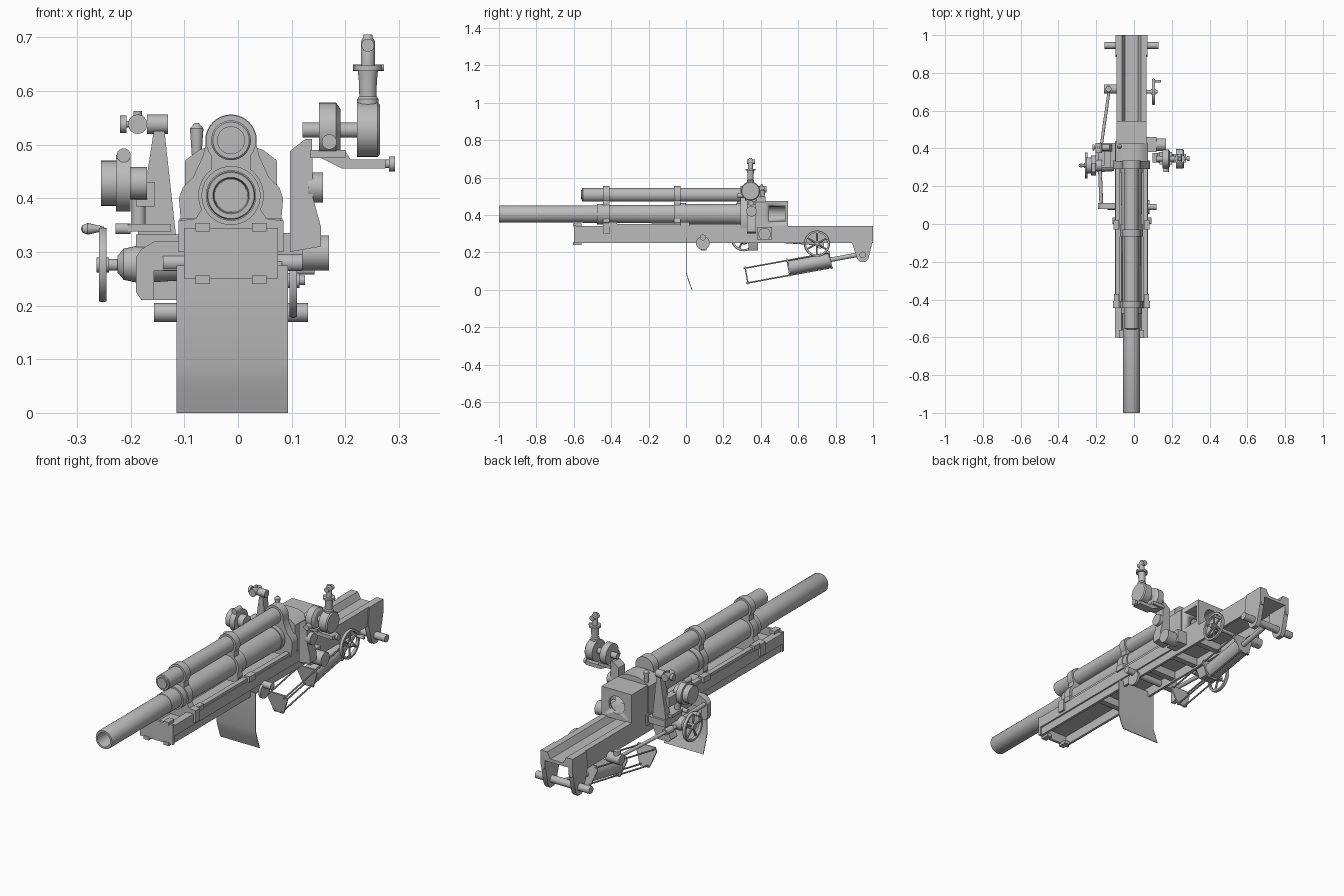
import bpy, bmesh, math
from mathutils import Vector

if "Cube" in bpy.data.objects:
    bpy.data.objects.remove(bpy.data.objects["Cube"])

CX = -0.013            # gun centreline
GUN_Z, TOP_Z = 0.405, 0.508

grey = bpy.data.materials.new("plain_grey")
grey.diffuse_color = (0.5, 0.5, 0.5, 1)
grey.use_nodes = True
grey.node_tree.nodes["Principled BSDF"].inputs["Base Color"].default_value = grey.diffuse_color


def finish(name, bm):
    bmesh.ops.recalc_face_normals(bm, faces=bm.faces)
    me = bpy.data.meshes.new(name)
    bm.to_mesh(me)
    bm.free()
    me.materials.append(grey)
    ob = bpy.data.objects.new(name, me)
    bpy.context.collection.objects.link(ob)
    bpy.ops.object.select_all(action='DESELECT')
    bpy.context.view_layer.objects.active = ob
    ob.select_set(True)
    bpy.ops.object.shade_smooth_by_angle(angle=math.radians(32))
    return ob


def prism(name, pts, axis, a, b):
    """Extrude a 2D outline along an axis from a to b."""
    put = {'x': lambda u, v, t: (t, u, v), 'y': lambda u, v, t: (u, t, v),
           'z': lambda u, v, t: (u, v, t)}[axis]
    bm = bmesh.new()
    f = bm.faces.new([bm.verts.new(put(u, v, a)) for u, v in pts])
    r = bmesh.ops.extrude_face_region(bm, geom=[f])
    d = Vector(put(0, 0, b - a))
    bmesh.ops.translate(bm, vec=d, verts=[g for g in r['geom'] if isinstance(g, bmesh.types.BMVert)])
    return finish(name, bm)


def box(name, x0, x1, y0, y1, z0, z1):
    return prism(name, [(x0, y0), (x1, y0), (x1, y1), (x0, y1)], 'z', z0, z1)


def lathe(name, start, direction, prof, n=32):
    """Revolve (distance, radius) stations about an axis; radius 0 closes an end."""
    s, d = Vector(start), Vector(direction).normalized()
    u = d.orthogonal().normalized()
    v = d.cross(u)
    bm = bmesh.new()
    rings = []
    for t, r in prof:
        if r == 0:
            rings.append([bm.verts.new(s + d * t)])
        else:
            rings.append([bm.verts.new(s + d * t + r * (u * math.cos(k * math.tau / n)
                          + v * math.sin(k * math.tau / n))) for k in range(n)])
    for A, B in zip(rings, rings[1:]):
        for k in range(n):
            q = [A[k % len(A)], A[(k + 1) % len(A)], B[(k + 1) % len(B)], B[k % len(B)]]
            bm.faces.new(list(dict.fromkeys(q)))
    return finish(name, bm)


def cyl(name, p, q, r, r2=None, n=24):
    d = Vector(q) - Vector(p)
    L = d.length
    return lathe(name, p, d, [(0, 0), (0, r), (L, r2 or r), (L, 0)], n)


def handwheel(name, x, y, z, r, spokes):
    """Rim, hub and spokes turning about the x axis."""
    lathe(name + "_rim", (x, y, z), (1, 0, 0),
          [(-.007, r - .012), (-.007, r - .002), (0, r), (.007, r - .002), (.007, r - .012), (-.007, r - .012)], 40)
    cyl(name + "_hub", (x - .012, y, z), (x + .012, y, z), .014)
    for k in range(spokes):
        a = k * math.tau / spokes + .5
        cyl(name + "_spoke", (x, y, z),
            (x, y + (r - .008) * math.cos(a), z + (r - .008) * math.sin(a)), .005, n=10)


def cut(ob, cutter):
    m = ob.modifiers.new("cut", 'BOOLEAN')
    m.operation, m.object, m.solver = 'DIFFERENCE', cutter, 'EXACT'
    cutter.hide_render = True
    cutter.hide_set(True)


def mirrored(half):
    return [(CX + u, v) for u, v in half] + [(CX - u, v) for u, v in reversed(half)]


# barrel with bore, and recoil cylinder above
lathe("barrel", (CX, -1, GUN_Z), (0, 1, 0),
      [(.6, 0), (.6, .030), (.006, .032), (0, .034), (0, .043), (.004, .045), (.45, .045), (.45, .047),
       (.55, .047), (.95, .050), (.95, .053), (1.15, .055), (1.32, .055), (1.32, 0)], 48)
lathe("recoil_cylinder", (CX, -.555, TOP_Z), (0, 1, 0),
      [(0, 0), (0, .034), (.003, .037), (.86, .037), (.86, 0)], 40)
lathe("recoil_cap", (CX, -.561, TOP_Z), (0, 1, 0), [(0, 0), (0, .026), (.01, .026)])


# collars that tie the barrel and recoil cylinder to the cradle
def arc(r, z, a0, a1, n=9):
    return [(r * math.cos(math.radians(a0 + (a1 - a0) * k / n)),
             z + r * math.sin(math.radians(a0 + (a1 - a0) * k / n))) for k in range(n + 1)]


upper = arc(.047, TOP_Z, -40, 88)
ring = arc(.061, GUN_Z, -25, 52)
foot = [(.05, .30), (.098, .30), (.098, .358), (.066, .362)]
prism("front_collar", mirrored(foot + ring + upper), 'y', -.445, -.408)
prism("middle_collar", mirrored([(.05, .335), (.06, .36)] + ring + upper), 'y', -.065, -.03)
prism("rear_collar", mirrored([(.088, .33), (.093, .35), (.097, .40), (.090, .42), (.070, .44),
                               (.052, .48)] + arc(.048, TOP_Z, -10, 88)), 'y', .292, .335)
for y0, y1, r in ((-.475, -.445, .055), (-.03, 0, .058), (.27, .292, .059)):
    cyl("barrel_band", (CX, y0, GUN_Z), (CX, y1, GUN_Z), r, n=40)

# cradle: grooved upper rail with side skirts, hollow underneath
prism("cradle_front", mirrored([(.068, .295), (.068, .25), (.080, .25), (.080, .288), (.088, .288),
                                (.088, .340), (.052, .340), (.034, .31)]), 'y', -.59, .44)
prism("cradle_rear", mirrored([(.068, .295), (.068, .25), (.080, .25), (.080, .340),
                               (.050, .340), (.034, .31)]), 'y', .44, 1.0)
box("cradle_end_plate", CX - .0875, CX + .0875, -.60, -.588, .25, .345)
for s in (-1, 1):
    def side(a, b):
        return sorted((CX + s * a, CX + s * b))
    for z0, z1 in ((.24, .256), (.338, .354)):
        box("end_clamp", *side(.039, .066), -.603, -.56, z0, z1)
    box("slide_rail", *side(.060, .084), -.41, .30, .338, .352)
    box("slide_bracket_front", *side(.066, .092), -.41, -.37, .338, .362)
    box("slide_bracket_rear", *side(.066, .096), -.03, .02, .335, .362)
    # rear lugs
    prism("rear_lug", [(.895, .34), (1.0, .34), (1.0, .27), (.975, .165), (.96, .15), (.93, .15),
                       (.915, .165), (.885, .26)], 'x', *side(.062, .085))
for y in (-.2, .17, .33, .5):
    box("cradle_cross_brace", CX - .07, CX + .07, y, y + .03, .258, .296)
cyl("rear_cross_shaft", (-.157, .945, .187), (.13, .945, .187), .0175)

# breech block with rear opening and side loading recess
breech = box("breech_block", CX - .080, CX + .080, .42, .545, .335, .475)
cut(breech, cyl("bore_cutter", (CX, .43, GUN_Z), (CX, .6, GUN_Z), .042))
cut(breech, box("recess_cutter", CX + .01, .1, .445, .53, .365, .45))
prism("breech_housing", mirrored([(.086, .335), (.086, .47), (.06, .49), (.03, .50)]), 'y', .33, .425)
cyl("breech_lever", (-.077, .41, .46), (-.077, .41, .53), .008, .013, 12)
cyl("breech_lever_tip", (-.077, .41, .53), (-.077, .41, .54), .013, .004, 12)

# bent apron plate
prism("apron_plate", [(.0, .275), (.0, .09), (.012, .05), (.030, .0), (.034, .0), (.016, .05),
                      (.004, .09), (.004, .275)], 'x', -.115, .093)

# slanted equilibrator: cylinder, plates, tie rods and piston rod
A, D = Vector((CX, .32, .078)), Vector((0, .983, .18)).normalized()
UP, X = Vector((0, -D.z, D.y)), Vector((1, 0, 0))


def along(t, x=0, u=0):
    return A + D * t + X * x + UP * u


cyl("equilibrator_cylinder", along(.235), along(.455), .039, n=32)
cyl("equilibrator_piston", along(.45), along(.63), .012)
for t in (0, .228, .455):
    bm = bmesh.new()
    outline = [(-.025, -.05), (.025, -.05), (.055, .03), (.045, .048), (-.045, .048), (-.055, .03)]
    f = bm.faces.new([bm.verts.new(along(t, *p)) for p in outline])
    r = bmesh.ops.extrude_face_region(bm, geom=[f])
    bmesh.ops.translate(bm, vec=D * .007, verts=[g for g in r['geom'] if isinstance(g, bmesh.types.BMVert)])
    finish("equilibrator_plate", bm)
for x, u in ((-.042, .038), (.042, .038), (-.018, -.042), (.018, -.042)):
    cyl("equilibrator_tie_rod", along(-.006, x, u), along(.465, x, u), .004, n=10)

# right wheel at the rear
handwheel("right_wheel", .103, .70, .247, .07, 6)
cyl("right_wheel_axle", (-.11, .70, .247), (.125, .70, .247), .009)
cyl("right_wheel_grip", (.105, .755, .265), (.143, .755, .265), .007, n=12)

# left handwheel, gearbox and drive rod
handwheel("left_wheel", -.252, .31, .276, .07, 5)
lathe("left_wheel_grip", (-.25, .31, .343), (-1, 0, 0), [(0, 0), (0, .004), (.03, .011), (.04, .007), (.043, 0)], 14)
cyl("left_wheel_shaft", (-.25, .31, .276), (-.10, .31, .276), .011)
lathe("left_gear_housing", (-.225, .31, .277), (1, 0, 0),
      [(0, 0), (0, .015), (.012, .029), (.035, .034), (.06, .034), (.12, .030)])
prism("left_gear_bracket", [(-.19, .225), (-.175, .21), (-.115, .21), (-.095, .26), (-.095, .33), (-.185, .33),
                            (-.15, .30)], 'y', .335, .385)
cyl("drive_rod", (-.185, .33, .27), (-.13, .72, .245), .008)
cyl("drive_rod_joint", (-.18, .365, .268), (-.174, .41, .266), .015)
cyl("drive_gearbox", (-.16, .715, .245), (-.09, .715, .245), .024)
cyl("drive_gearbox_upright", (-.135, .715, .225), (-.135, .715, .285), .016)

# left link arm and cross shaft through the cradle
prism("link_arm", [(-.19, .225), (-.18, .21), (-.157, .21), (-.157, .265), (-.10, .265), (-.10, .32),
                   (-.155, .32), (-.18, .305), (-.19, .29)], 'y', .08, .11)
cyl("link_rod", (-.173, .10, .285), (-.18, .28, .285), .010)
cyl("cross_shaft", (-.14, .09, .28), (.12, .09, .28), .016)
lathe("shaft_boss", (.07, .09, .25), (1, 0, 0), [(0, 0), (0, .036), (.012, .036), (.012, 0)])

# left sight bracket, dial drums and top knob
prism("left_sight_bracket", [(-.188, .325), (-.115, .325), (-.137, .525), (-.157, .525)], 'y', .385, .42)
box("left_bracket_foot", -.19, -.09, .30, .43, .30, .332)
cyl("left_sight_head", (-.17, .405, .538), (-.13, .405, .538), .018)
cyl("left_sight_knob", (-.187, .375, .538), (-.187, .43, .538), .018)
cyl("left_sight_stem", (-.22, .405, .538), (-.165, .405, .538), .006, n=12)
cyl("left_sight_button", (-.22, .405, .538), (-.208, .405, .538), .016)
cyl("left_sight_top_screw", (-.187, .405, .54), (-.187, .405, .563), .008)
lathe("left_dial_drum", (-.255, .31, .428), (1, 0, 0),
      [(0, 0), (0, .042), (.028, .042), (.028, .053), (.055, .053), (.055, .030), (.085, .030), (.085, 0)])
cyl("left_dial_knob", (-.213, .275, .48), (-.213, .32, .48), .013)
cyl("left_dial_post", (-.185, .33, .34), (-.185, .33, .405), .013)
box("left_dial_arm", -.205, -.125, .30, .40, .338, .352)
cyl("left_dial_lever", (-.228, .31, .343), (-.20, .31, .343), .010)
box("left_dial_link", -.19, -.155, .31, .40, .385, .43)

# right trunnion drum and sight column
cyl("right_drum", (.10, .42, .298), (.17, .42, .298), .033)
box("right_drum_arm", .065, .12, .38, .46, .27, .335)
prism("right_sight_column", [(.097, .30), (.155, .31), (.155, .345), (.14, .40), (.138, .51), (.125, .51),
                             (.097, .488)], 'y', .325, .375)
cyl("column_boss", (.13, .35, .42), (.158, .35, .42), .028)
cyl("sight_axle", (.12, .345, .527), (.225, .345, .527), .014)
lathe("sight_ring", (.151, .345, .528), (1, 0, 0), [(0, 0), (0, .050), (.032, .050), (.040, .038), (.040, 0)])
cyl("sight_ring_knob", (.17, .275, .505), (.17, .34, .505), .014)
box("sight_shelf", .135, .20, .315, .38, .475, .49)
prism("sight_base", [(.155, .475), (.195, .455), (.275, .455), (.275, .472), (.21, .472), (.20, .488),
                     (.155, .488)], 'y', .325, .37)
cyl("sight_base_screw", (.27, .347, .464), (.283, .347, .464), .008)
cyl("sight_base_knob", (.281, .347, .464), (.293, .347, .464), .014)
lathe("sight_drum", (.222, .345, .528), (1, 0, 0), [(0, 0), (0, .051), (.038, .051), (.043, .046), (.043, 0)])

# periscope on top of the right sight
lathe("periscope", (.242, .345, .56), (0, 0, 1),
      [(0, 0), (0, .020), (.025, .020), (.03, .016), (.06, .017), (.078, .019), (.078, .027), (.087, .027),
       (.087, .013), (.133, .013), (.140, .009), (.145, .008), (.145, 0)], 28)
cyl("periscope_eye", (.242, .325, .685), (.242, .37, .685), .012)
cyl("periscope_cross_pin", (.214, .345, .643), (.272, .345, .643), .006, n=12)
